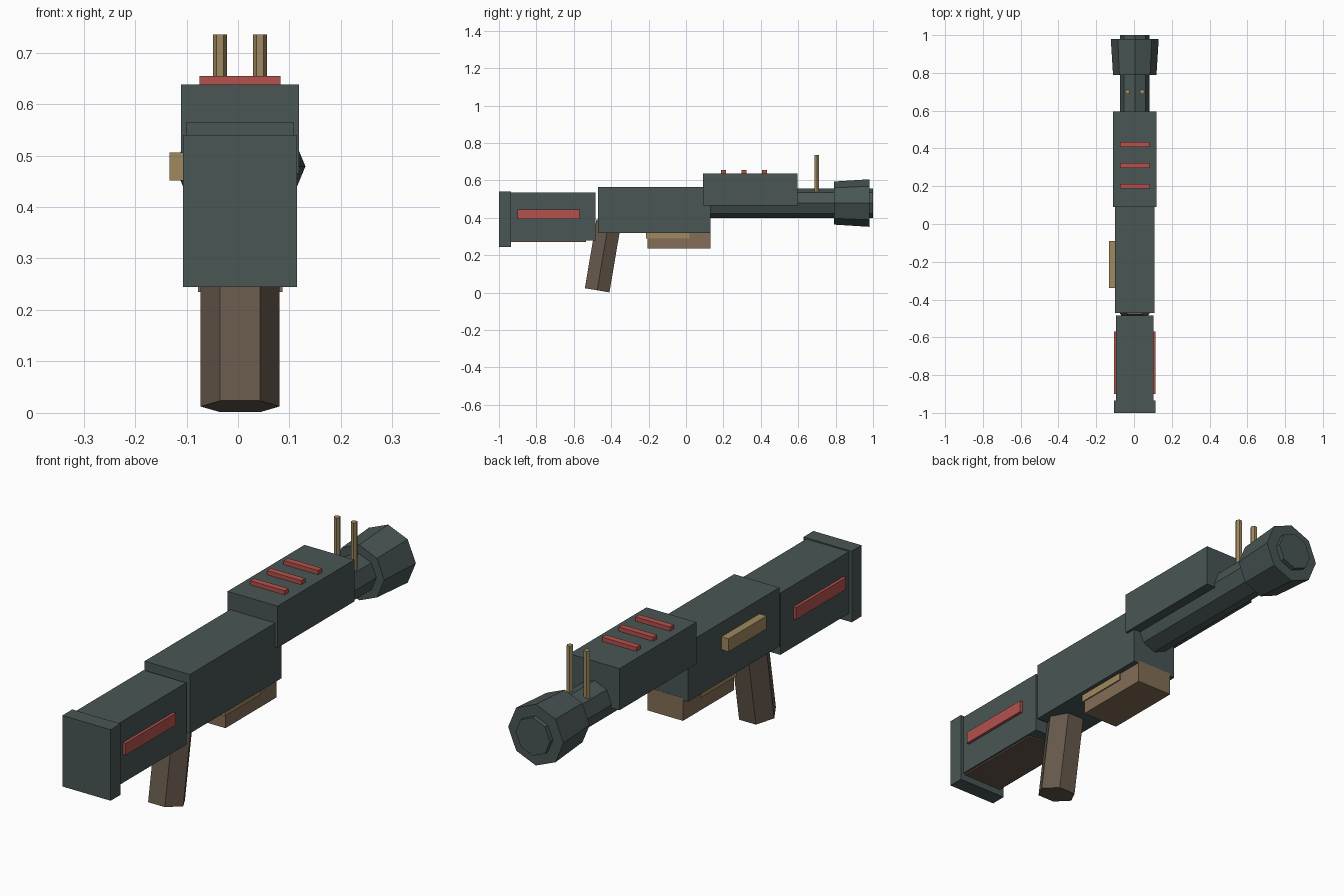
import bpy
from math import radians
from mathutils import Matrix, Vector

if "Cube" in bpy.data.objects:
    bpy.data.objects.remove(bpy.data.objects["Cube"], do_unlink=True)

CX = 0.004      # centre line of the body
BORE_Z = 0.479  # height of the barrel axis


def material(name, r, g, b):
    m = bpy.data.materials.new(name)
    m.use_nodes = True
    m.diffuse_color = (r, g, b, 1)
    m.node_tree.nodes["Principled BSDF"].inputs["Base Color"].default_value = (r, g, b, 1)
    return m


gunmetal = material("dark teal grey", 0.066, 0.092, 0.090)
grip_brown = material("dark brown", 0.135, 0.100, 0.072)
mag_brown = material("brown", 0.225, 0.155, 0.092)
tan = material("tan", 0.345, 0.250, 0.115)
red = material("red", 0.46, 0.085, 0.075)


def finish(name, mat):
    ob = bpy.context.object
    ob.name = ob.data.name = name
    ob.data.materials.append(mat)
    return ob


def box(name, mat, x, y, z):
    """Box from (min, max) ranges on each axis."""
    bpy.ops.mesh.primitive_cube_add(size=1)
    ob = finish(name, mat)
    spans = (x, y, z)
    size = Matrix.Diagonal([hi - lo for lo, hi in spans] + [1])
    centre = Vector([(lo + hi) / 2 for lo, hi in spans])
    ob.data.transform(Matrix.Translation(centre) @ size)
    return ob


def centred(half):
    return (CX - half, CX + half)


def prism(name, mat, start, end, r1, r2, sides):
    """Flat-sided prism between two points, with a corner on the x axis."""
    a, b = Vector(start), Vector(end)
    axis = b - a
    bpy.ops.mesh.primitive_cone_add(vertices=sides, radius1=r1, radius2=r2, depth=axis.length)
    ob = finish(name, mat)
    z = axis.normalized()
    x = Vector((1, 0, 0))
    frame = Matrix((x, z.cross(x), z)).transposed().to_4x4()
    # the cone primitive starts with a corner on +y
    ob.data.transform(Matrix.Translation((a + b) / 2) @ frame @ Matrix.Rotation(radians(90), 4, "Z"))
    return ob


# Stock
box("butt_plate", gunmetal, centred(0.111), (-1.0, -0.935), (0.245, 0.54))
box("stock", gunmetal, centred(0.098), (-0.94, -0.485), (0.278, 0.535))
box("stock_underside", grip_brown, centred(0.09), (-0.936, -0.535), (0.272, 0.30))
for side, name in ((-1, "right"), (1, "left")):
    x = sorted((CX + side * 0.09, CX + side * 0.110))
    box(name + "_stock_stripe", red, x, (-0.90, -0.57), (0.395, 0.445))

# Receiver, grip and magazine
box("receiver", gunmetal, centred(0.104), (-0.47, 0.13), (0.32, 0.565))
box("side_block", tan, (-0.133, -0.09), (-0.34, -0.09), (0.452, 0.506))
prism("grip", grip_brown, (CX, -0.475, 0.0125), (CX, -0.413, 0.38), 0.077, 0.077, 6)
box("magazine", mag_brown, centred(0.082), (-0.205, 0.131), (0.235, 0.33))
box("magazine_band", tan, centred(0.087), (-0.215, 0.02), (0.29, 0.33))

# Barrel and flared muzzle
prism("barrel", gunmetal, (CX, 0.1, BORE_Z), (CX, 1.0, BORE_Z), 0.079, 0.079, 8)
prism("muzzle", gunmetal, (CX, 0.79, BORE_Z), (CX, 0.98, BORE_Z), 0.115, 0.127, 8)

# Upper housing with cross strips
box("upper_housing", gunmetal, centred(0.115), (0.09, 0.595), (0.465, 0.638))
for i in range(3):
    y = 0.2 + i * 0.11
    box(f"top_strip_{i + 1}", red, centred(0.079), (y - 0.013, y + 0.013), (0.63, 0.655))

# Sight posts
for side, name in ((-1, "right"), (1, "left")):
    x = CX + side * 0.039
    prism(name + "_sight_post", tan, (x, 0.7, 0.5), (x, 0.7, 0.735), 0.0135, 0.0135, 6)
